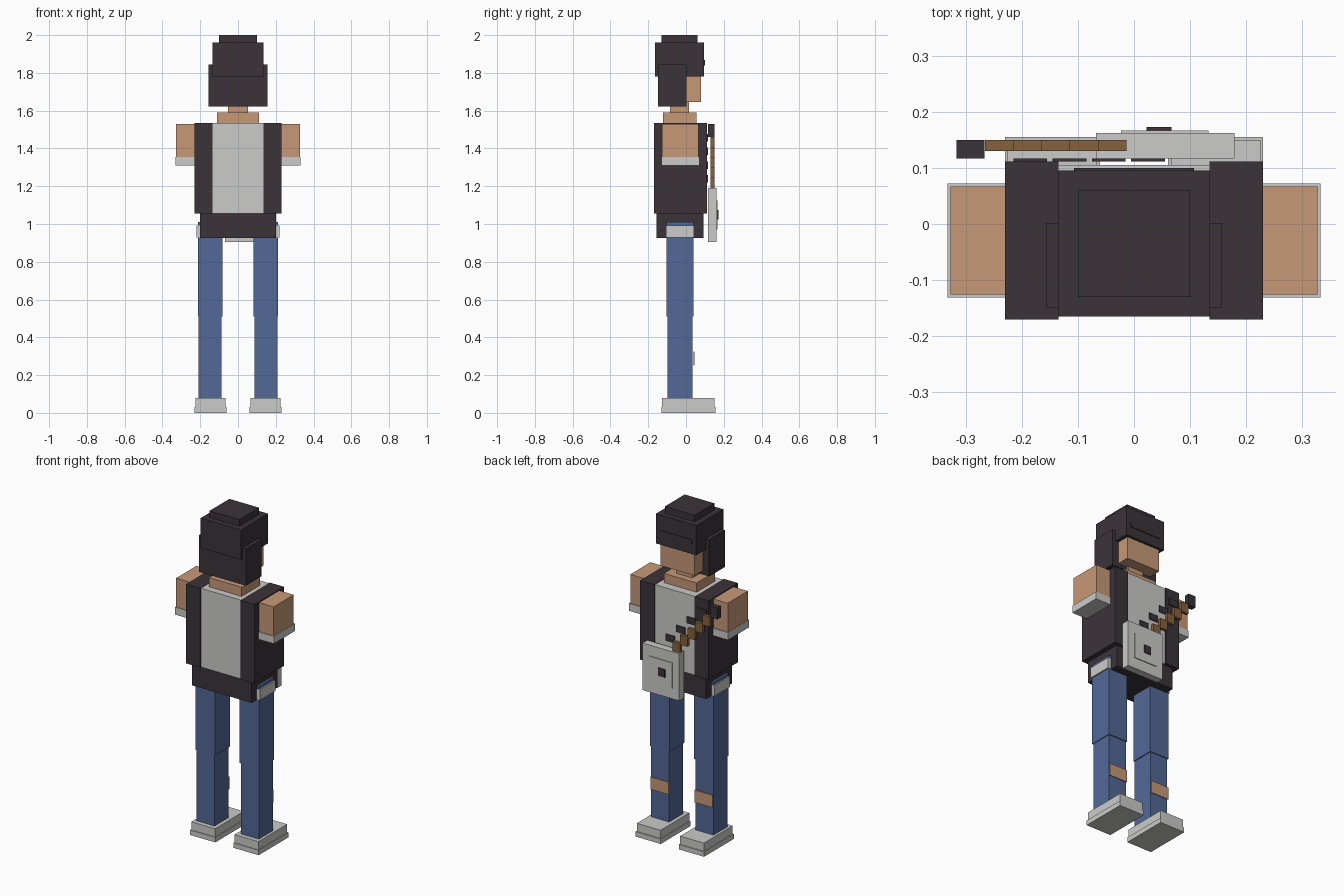
import bpy

if "Cube" in bpy.data.objects:
    bpy.data.objects.remove(bpy.data.objects["Cube"])


def srgb(r, g, b):
    def lin(c):
        c /= 255
        return c / 12.92 if c <= 0.04045 else ((c + 0.055) / 1.055) ** 2.4
    return (lin(r), lin(g), lin(b), 1.0)


def material(name, *rgb):
    m = bpy.data.materials.new(name)
    m.diffuse_color = srgb(*rgb)
    m.use_nodes = True
    m.node_tree.nodes["Principled BSDF"].inputs["Base Color"].default_value = m.diffuse_color
    return m


DARK = material("charcoal", 59, 51, 58)
GREY = material("light grey", 203, 203, 201)
SKIN = material("skin", 199, 153, 119)
BLUE = material("denim blue", 82, 104, 150)
BROWN = material("wood brown", 134, 97, 60)


def box(name, mat, x, y, z):
    """Axis-aligned box from (min, max) ranges."""
    lo, hi = zip(x, y, z)
    bpy.ops.mesh.primitive_cube_add(size=1, location=[(a + b) / 2 for a, b in zip(lo, hi)])
    o = bpy.context.object
    o.name = name
    o.scale = [b - a for a, b in zip(lo, hi)]
    bpy.ops.object.transform_apply(location=False, rotation=False, scale=True)
    o.data.materials.append(mat)
    return o


def pair(name, mat, x, y, z):
    """The same box on the right and mirrored on the left."""
    box("right_" + name, mat, x, y, z)
    box("left_" + name, mat, (-x[1], -x[0]), y, z)


# Head (the figure looks towards +y)
box("cap_top", DARK, (-.10, .10), (-.13, .06), (1.95, 2.0))
box("cap", DARK, (-.135, .135), (-.165, .095), (1.78, 1.96))
box("cap_band", DARK, (-.107, .107), (.094, .1), (1.84, 1.868))
box("hair", DARK, (-.157, .157), (-.149, .002), (1.622, 1.845))
box("face", SKIN, (-.114, .114), (-.10, .08), (1.645, 1.79))
box("neck", SKIN, (-.053, .053), (-.085, .015), (1.58, 1.70))
box("collar", SKIN, (-.11, .11), (-.122, .055), (1.52, 1.59))

# Torso
box("shirt", GREY, (-.136, .136), (-.163, .105), (1.056, 1.534))
pair("vest_panel", DARK, (.135, .23), (-.17, .111), (1.056, 1.536))
box("hips", DARK, (-.20, .20), (-.155, .092), (.925, 1.06))

# Arms with cuffs
pair("arm", SKIN, (.22, .327), (-.126, .067), (1.35, 1.53))
pair("cuff", GREY, (.22, .332), (-.131, .072), (1.31, 1.355))

# Legs, pockets, patches and shoes
pair("upper_leg", BLUE, (.083, .213), (-.104, .04), (.51, 1.01))
pair("lower_leg", BLUE, (.088, .209), (-.099, .035), (.07, .515))
pair("pocket", GREY, (.15, .221), (-.107, .042), (.928, .992))
pair("knee_patch", SKIN, (.088, .209), (.039, .044), (.25, .325))
pair("sole", GREY, (.061, .23), (-.13, .155), (0, .03))
pair("shoe", GREY, (.066, .225), (-.126, .15), (.025, .08))

# Slung instrument: body, plate, button, stepped neck, head
box("instrument_body", GREY, (-.068, .179), (.117, .162), (.905, 1.19))
box("instrument_plate", GREY, (-.023, .133), (.161, .167), (.97, 1.125))
box("instrument_button", DARK, (.022, .067), (.166, .173), (1.025, 1.073))
for i in range(5):
    x, z = -.0635 - .0505 * i, 1.187 + .0535 * i
    box(f"instrument_neck_{i + 1}", BROWN, (x, x + .0505), (.13, .15), (z, z + .06))
box("instrument_head", DARK, (-.316, -.266), (.117, .15), (1.46, 1.53))

# Strap pieces across the chest
for i in range(4):
    x, z = .025 - .07 * i, 1.24 + .072 * i
    box(f"strap_{i + 1}", DARK, (x - .03, x + .03), (.111, .117), (z - .02, z + .02))
